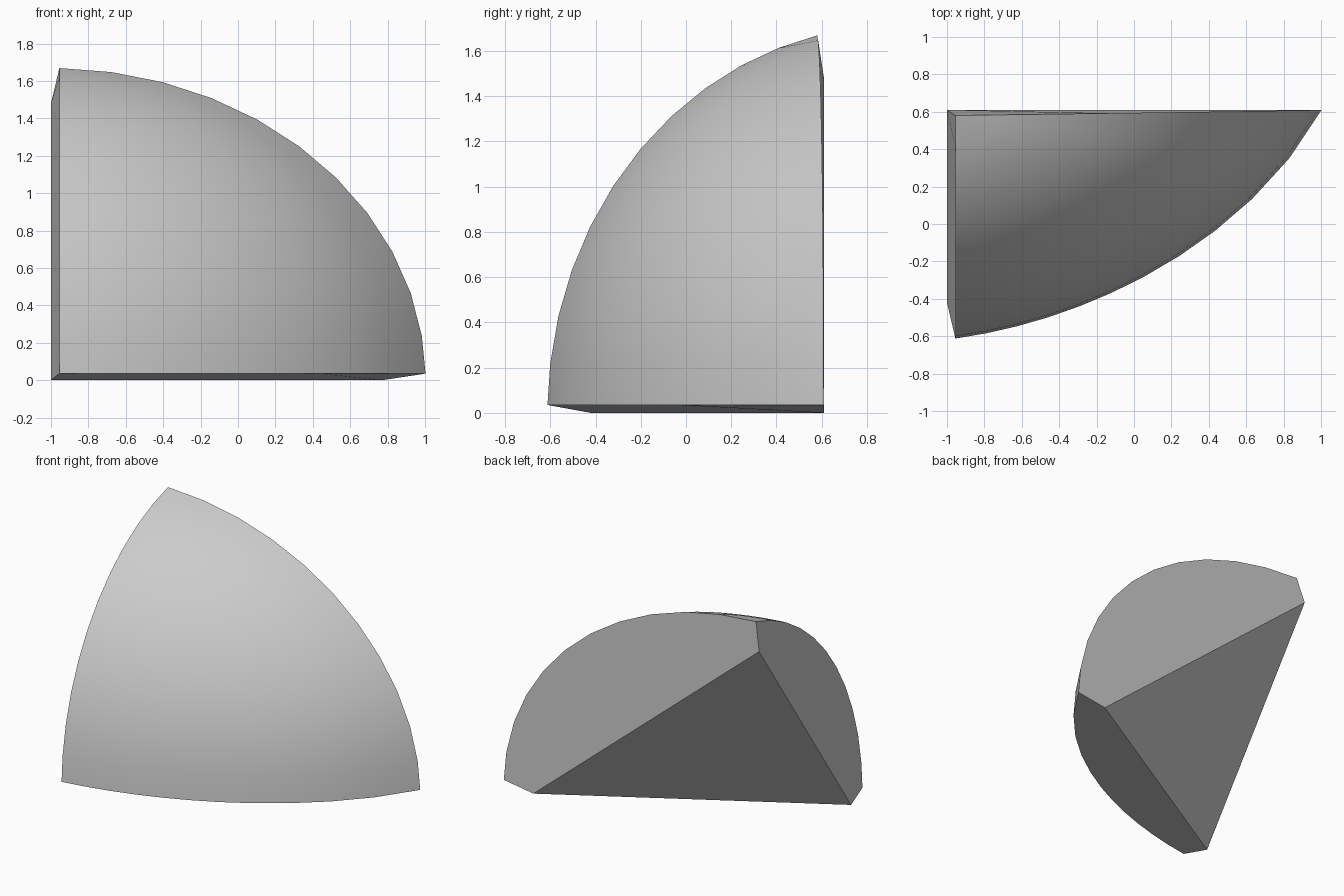
import bpy, bmesh
from math import sin, cos, pi, sqrt, radians

old = bpy.data.objects.get("Cube")
if old:
    bpy.data.objects.remove(old)

STEPS = 11      # segments along each arc
RIM_Z = 0.035   # height of the lower rim


def height_squared(u, v):
    """Ellipsoid dome: u runs right, v runs forward from the rear corner."""
    return 2.81 - 0.70 * u * u - 0.757 * v - 1.245 * v * v - 0.39 * u * v


def rim_radius(u0, v0, a):
    lo, hi = 0.0, 3.0
    for _ in range(40):
        mid = (lo + hi) / 2
        if height_squared(u0 + mid * cos(a), v0 + mid * sin(a)) > RIM_Z ** 2:
            lo = mid
        else:
            hi = mid
    return lo


bm = bmesh.new()

# Curved shell, fanned out from the peak down to the rim
U0, V0 = 0.045, 0.03
peak = bm.verts.new((U0 - 1, 0.61 - V0, sqrt(height_squared(U0, V0))))
ribs = []
for i in range(STEPS + 1):
    a = radians(-0.85 + 90.85 * i / STEPS)
    reach = rim_radius(U0, V0, a)
    rib = [peak]
    for j in range(1, STEPS + 1):
        r = reach * sin(j / STEPS * pi / 2)
        u, v = U0 + r * cos(a), V0 + r * sin(a)
        z = sqrt(max(height_squared(u, v), RIM_Z ** 2))
        rib.append(bm.verts.new((u - 1, 0.61 - v, z)))
    ribs.append(rib)
for p, q in zip(ribs, ribs[1:]):
    bm.faces.new((peak, p[1], q[1]))
    for j in range(1, STEPS):
        bm.faces.new((p[j], p[j + 1], q[j + 1], q[j]))

# Flat slanted cut across the inner corner
cut_right = bm.verts.new((0.77, 0.61, 0))
cut_front = bm.verts.new((-1, -0.42, 0))
cut_top = bm.verts.new((-1, 0.61, 1.48))
bm.faces.new((cut_right, cut_front, cut_top))

# Three arc-shaped sides joining the shell to the cut
bm.faces.new(ribs[0] + [cut_right, cut_top])
bm.faces.new(ribs[-1] + [cut_front, cut_top])
bm.faces.new([rib[-1] for rib in ribs] + [cut_front, cut_right])

bmesh.ops.recalc_face_normals(bm, faces=bm.faces[:])
mesh = bpy.data.meshes.new("dome_wedge")
bm.to_mesh(mesh)
bm.free()

# Plain grey finish
mat = bpy.data.materials.new("light grey")
mat.use_nodes = True
colour = (0.6, 0.6, 0.6, 1)
mat.diffuse_color = colour
mat.node_tree.nodes["Principled BSDF"].inputs["Base Color"].default_value = colour
mesh.materials.append(mat)

wedge = bpy.data.objects.new("dome_wedge", mesh)
bpy.context.collection.objects.link(wedge)
bpy.context.view_layer.objects.active = wedge
wedge.select_set(True)
bpy.ops.object.shade_smooth_by_angle(angle=radians(30))
